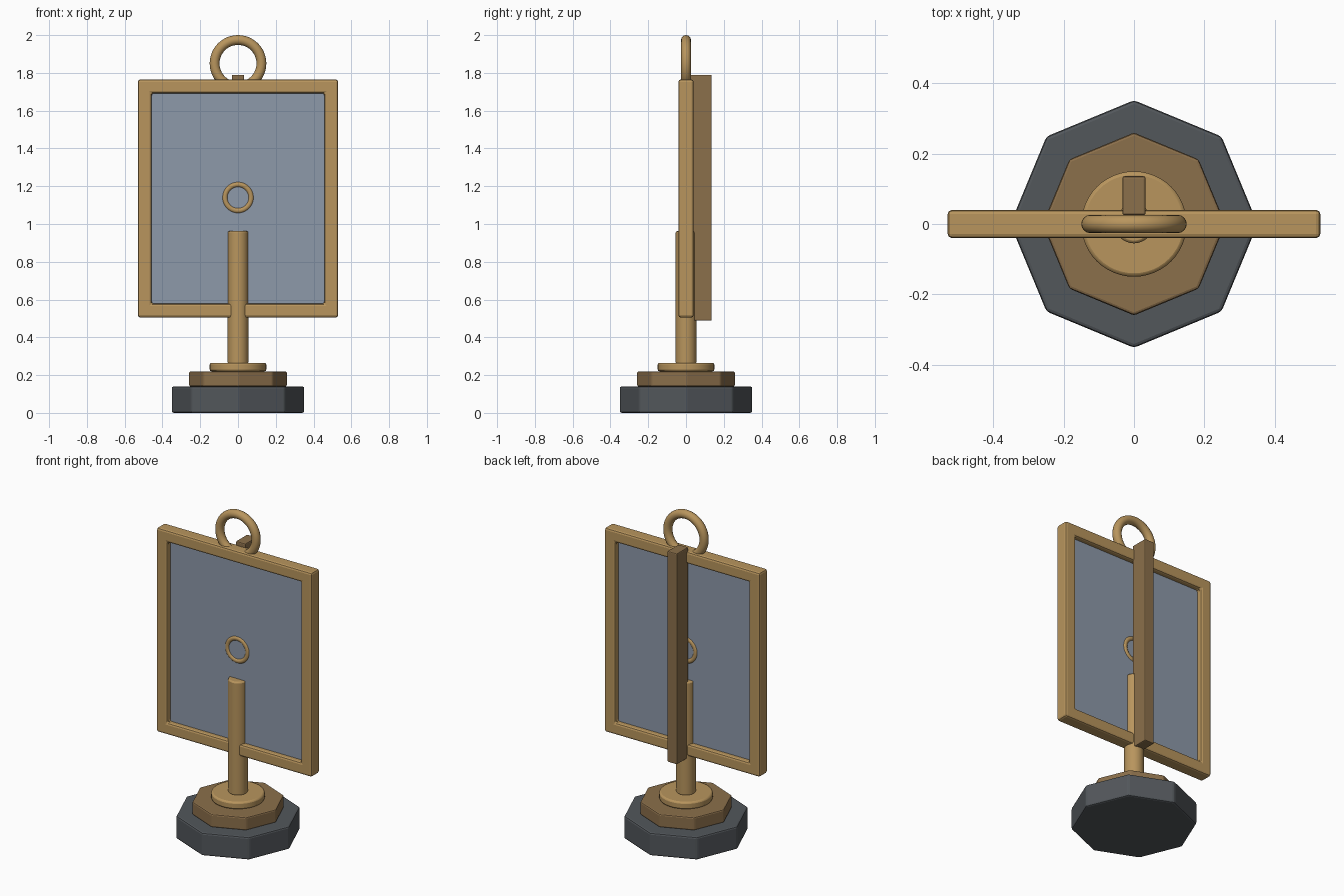
import bpy, bmesh
from math import radians, pi

if "Cube" in bpy.data.objects:
    bpy.data.objects.remove(bpy.data.objects["Cube"])


def material(name, rgb):
    m = bpy.data.materials.new(name)
    m.diffuse_color = (*rgb, 1)
    m.use_nodes = True
    m.node_tree.nodes["Principled BSDF"].inputs["Base Color"].default_value = m.diffuse_color
    return m


BRASS = material("brass", (0.48, 0.30, 0.11))
WOOD = material("wood", (0.26, 0.16, 0.07))
STONE = material("dark_stone", (0.085, 0.095, 0.105))
GLASS = material("blue_glass", (0.27, 0.32, 0.40))


def finish(obj, name, mat, bevel=0.0, segments=2, smooth=True):
    obj.name = name
    obj.data.materials.append(mat)
    if bevel:
        mod = obj.modifiers.new("bevel", "BEVEL")
        mod.width, mod.segments = bevel, segments
        mod.limit_method, mod.angle_limit = "ANGLE", radians(30)
    if smooth:
        bpy.ops.object.select_all(action="DESELECT")
        obj.select_set(True)
        bpy.context.view_layer.objects.active = obj
        bpy.ops.object.shade_smooth_by_angle(angle=radians(30))
    return obj


def column(name, mat, sides, radius, z0, z1, bevel, smooth=True):
    bpy.ops.mesh.primitive_cylinder_add(vertices=sides, radius=radius, depth=z1 - z0,
                                        location=(0, 0, (z0 + z1) / 2))
    return finish(bpy.context.object, name, mat, bevel, smooth=smooth)


def box(name, mat, lo, hi, bevel=0.0):
    size = [b - a for a, b in zip(lo, hi)]
    bpy.ops.mesh.primitive_cube_add(size=1, location=[(a + b) / 2 for a, b in zip(lo, hi)])
    obj = bpy.context.object
    obj.scale = size
    bpy.ops.object.transform_apply(location=False, rotation=False, scale=True)
    return finish(obj, name, mat, bevel, smooth=False)


def ring(name, major, minor, z):
    bpy.ops.mesh.primitive_torus_add(major_radius=major, minor_radius=minor, major_segments=48,
                                     minor_segments=16, location=(0, 0, z),
                                     rotation=(pi / 2, 0, 0))
    return finish(bpy.context.object, name, BRASS)


# Stepped octagonal base with round collar and post
column("base", STONE, 8, 0.352, 0.0, 0.14, 0.01, smooth=False)
column("base_step", WOOD, 8, 0.26, 0.14, 0.22, 0.008, smooth=False)
column("collar", BRASS, 48, 0.15, 0.22, 0.265, 0.01)
column("post", BRASS, 32, 0.055, 0.26, 0.962, 0.008)

# Rectangular frame: one closed loop of four bars
Z0, Z1, W, BAR, T = 0.505, 1.765, 0.53, 0.073, 0.04
bm = bmesh.new()
loops = []
for inset, y in ((0, -T), (BAR, -T), (BAR, T), (0, T)):
    x, a, b = W - inset, Z0 + inset, Z1 - inset
    loops.append([bm.verts.new((px, y, pz)) for px, pz in ((-x, a), (x, a), (x, b), (-x, b))])
for i in range(4):
    p, q = loops[i], loops[(i + 1) % 4]
    for k in range(4):
        n = (k + 1) % 4
        bm.faces.new((p[k], p[n], q[n], q[k]))
bmesh.ops.recalc_face_normals(bm, faces=bm.faces)
mesh = bpy.data.meshes.new("frame")
bm.to_mesh(mesh)
bm.free()
frame = bpy.data.objects.new("frame", mesh)
bpy.context.collection.objects.link(frame)
finish(frame, "frame", BRASS, 0.012, smooth=False)

# Thin panel set in the frame
box("panel", GLASS, (-0.465, -0.0075, 0.57), (0.465, 0.0075, 1.70))

# Upright bar on the back
box("back_bar", WOOD, (-0.033, 0.025, 0.488), (0.033, 0.136, 1.79), 0.006)

# Top hanging ring and small ring in the panel
ring("top_ring", 0.124, 0.026, 1.85)
ring("centre_ring", 0.069, 0.015, 1.14)
